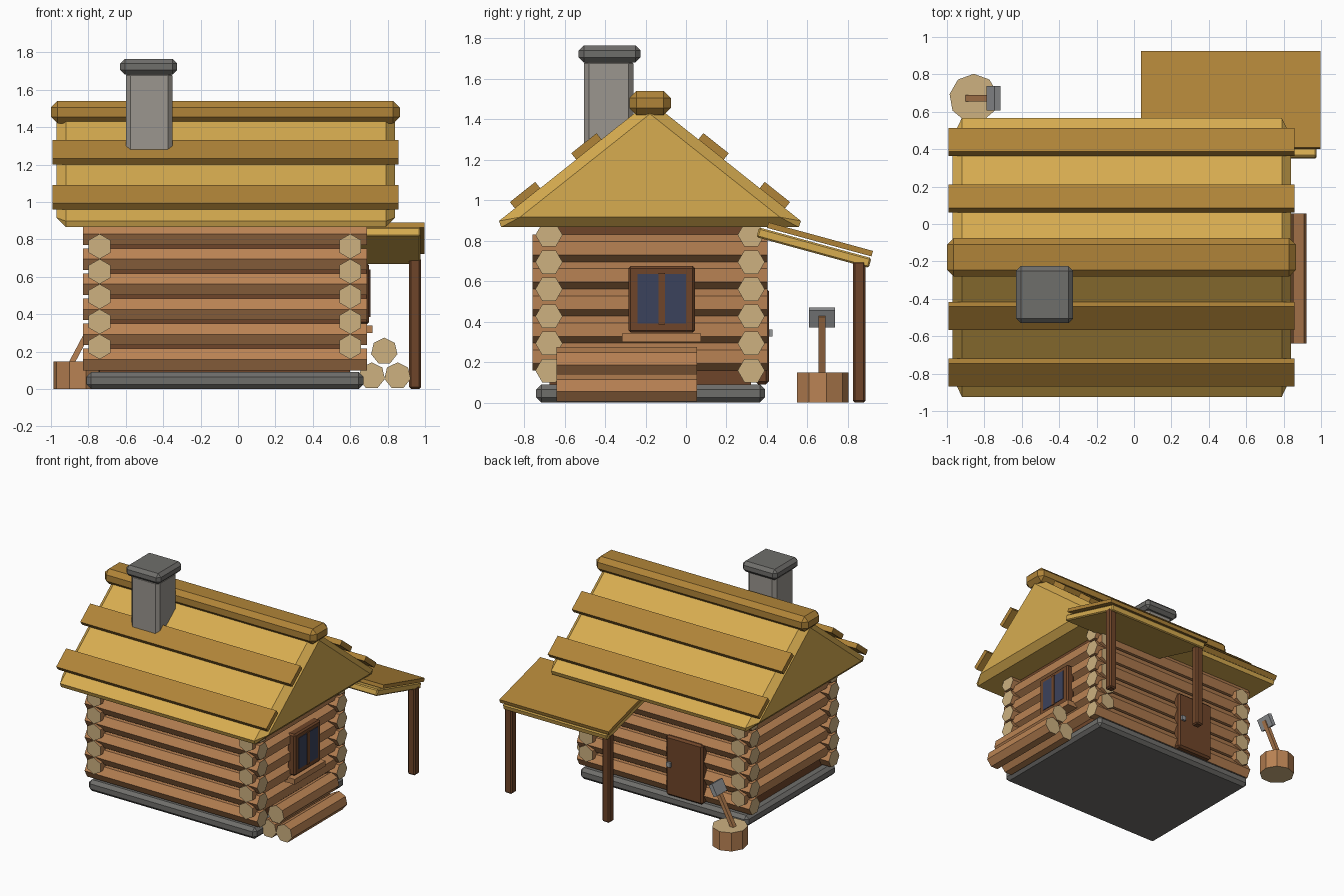
import bpy, bmesh, math
from mathutils import Matrix, Vector

if "Cube" in bpy.data.objects:
    bpy.data.objects.remove(bpy.data.objects["Cube"])


def mat(name, hexcol):
    m = bpy.data.materials.new(name)
    c = [int(hexcol[i:i + 2], 16) / 255 for i in (0, 2, 4)]
    m.diffuse_color = [((v + .055) / 1.055) ** 2.4 if v > .04 else v / 12.92 for v in c] + [1]
    m.use_nodes = True
    m.node_tree.nodes["Principled BSDF"].inputs["Base Color"].default_value = m.diffuse_color
    return m


LOG = mat("log_bark", "B98253")
END = mat("cut_wood", "CDB180")
ROOF = mat("roof_yellow", "D7AC50")
PLANK = mat("roof_plank", "B08438")
DARK = mat("dark_wood", "6F4529")
GLASS = mat("window_glass", "3B425C")
STONE = mat("dark_stone", "6F6E6B")
CHIM = mat("light_stone", "9B968F")
METAL = mat("axe_metal", "96989A")


def finish(name, bm, mats, bevel=0):
    if bevel:
        bmesh.ops.bevel(bm, geom=bm.edges[:], offset=bevel, segments=1,
                        affect='EDGES', clamp_overlap=True)
    bmesh.ops.recalc_face_normals(bm, faces=bm.faces[:])
    me = bpy.data.meshes.new(name)
    bm.to_mesh(me)
    bm.free()
    for m in mats:
        me.materials.append(m)
    ob = bpy.data.objects.new(name, me)
    bpy.context.collection.objects.link(ob)
    return ob


def box(name, m, x, y, z, bevel=0):
    """Box from (min, max) ranges."""
    bm = bmesh.new()
    bmesh.ops.create_cube(bm, size=1)
    for v in bm.verts:
        v.co = [(r[0] + r[1]) / 2 + c * (r[1] - r[0]) for r, c in zip((x, y, z), v.co)]
    return finish(name, bm, [m], bevel)


def tilted(name, m, centre, size, axis, angle, bevel=0):
    """Box rotated about one axis through its centre."""
    h = [s / 2 for s in size]
    ob = box(name, m, *[(-a, a) for a in h], bevel)
    ob.data.transform(Matrix.Translation(centre) @ Matrix.Rotation(angle, 4, axis))
    return ob


def prism(name, mats, pts, axis, a, b, bevel=0):
    """Extrude a 2D outline along an axis; end caps take the last material."""
    put = {'X': lambda p, t: (t, p[0], p[1]),
           'Y': lambda p, t: (p[0], t, p[1]),
           'Z': lambda p, t: (p[0], p[1], t)}[axis]
    bm = bmesh.new()
    lo, hi = [[bm.verts.new(put(p, t)) for p in pts] for t in (a, b)]
    for cap in (lo, hi):
        bm.faces.new(cap).material_index = len(mats) - 1
    n = len(pts)
    for i in range(n):
        j = (i + 1) % n
        bm.faces.new((lo[i], lo[j], hi[j], hi[i]))
    return finish(name, bm, mats, bevel)


def ngon(cx, cy, r, n, start=90):
    return [(cx + r * math.cos(math.radians(start) + 2 * math.pi * i / n),
             cy + r * math.sin(math.radians(start) + 2 * math.pi * i / n)) for i in range(n)]


# foundation and dark core behind the logs
box("foundation", STONE, (-.81, .67), (-.74, .39), (0, .09), .025)
box("wall_core", DARK, (-.74, .60), (-.675, .32), (.06, .88))

# wall logs, interlocking at the corners
for k in range(6):
    for side, y in (("front", -.677), ("back", .322)):
        prism(f"{side}_log_{k}", [LOG, END], ngon(y, .158 + .134 * k, .067, 6, 0), 'X', -.83, .69)
for k in range(5):
    for side, x in (("left", -.74), ("right", .60)):
        prism(f"{side}_log_{k}", [LOG, END], ngon(x, .226 + .134 * k, .067, 6, 90), 'Y', -.758, .403)

# main roof, ridge and cross planks
MID, APEX, EAVE, HALF = -.178, 1.49, .866, .785
slope = math.atan2(APEX - EAVE, HALF)
prism("roof", [ROOF], [(MID - HALF, EAVE), (MID + HALF, EAVE), (MID, APEX)], 'X', -.97, .84, .05)
box("ridge_beam", PLANK, (-1, .865), (-.28, -.075), (1.42, 1.54), .035)
for s in (-1, 1):
    for i, d in enumerate((.617, .314)):
        z = APEX - d * math.tan(slope) + .025
        tilted(f"roof_plank_{i}_{'front' if s < 0 else 'back'}", PLANK, (-.067, MID + s * d, z),
               (1.85, .16, .04), 'X', -s * slope)

# chimney
box("chimney", CHIM, (-.60, -.35), (-.505, -.26), (1.1, 1.70), .025)
box("chimney_cap", STONE, (-.63, -.325), (-.53, -.225), (1.68, 1.765), .025)

# lean-to shelter at the back
lean = -math.radians(15.3)
tilted("shelter_frame", ROOF, (.517, .632, .765), (.92, .575, .05), 'X', lean, .008)
tilted("shelter_top", PLANK, (.517, .662, .806), (.96, .535, .028), 'X', lean)
for side, x in (("left", .087), ("right", .947)):
    box(f"shelter_post_{side}", DARK, (x - .032, x + .032), (.824, .888), (0, .70), .01)

# door with knob
box("door", DARK, (-.43, -.105), (.34, .41), (.09, .565), .015)
box("door_knob", METAL, (-.16, -.125), (.40, .427), (.325, .362))

# window in the right wall
box("window_frame", DARK, (.63, .70), (-.285, .045), (.345, .675), .012)
for i, (a, b) in enumerate(((-.24, -.135), (-.105, 0))):
    box(f"window_pane_{i}", GLASS, (.695, .704), (a, b), (.39, .635))
box("window_mullion", DARK, (.69, .708), (-.137, -.103), (.385, .64))
box("window_sill", LOG, (.63, .72), (-.315, .075), (.298, .34))

# firewood pile
for i, (x, z) in enumerate(((.715, .07), (.853, .07), (.782, .202))):
    prism(f"firewood_{i}", [LOG, END], ngon(x, z, .072, 7), 'Y', -.64, .055)

# chopping stump with axe
prism("stump", [LOG, END], ngon(-.857, .672, .131, 9), 'Z', 0, .148)
tilt = math.radians(28)
p, q = Vector((-.90, .672, .12)), Vector((-.735, .672, .43))
tilted("axe_handle", LOG, (p + q) / 2, (.03, .036, (q - p).length), 'Y', tilt)
tilted("axe_head", METAL, (-.752, .672, .42), (.034, .13, .095), 'Y', tilt)
